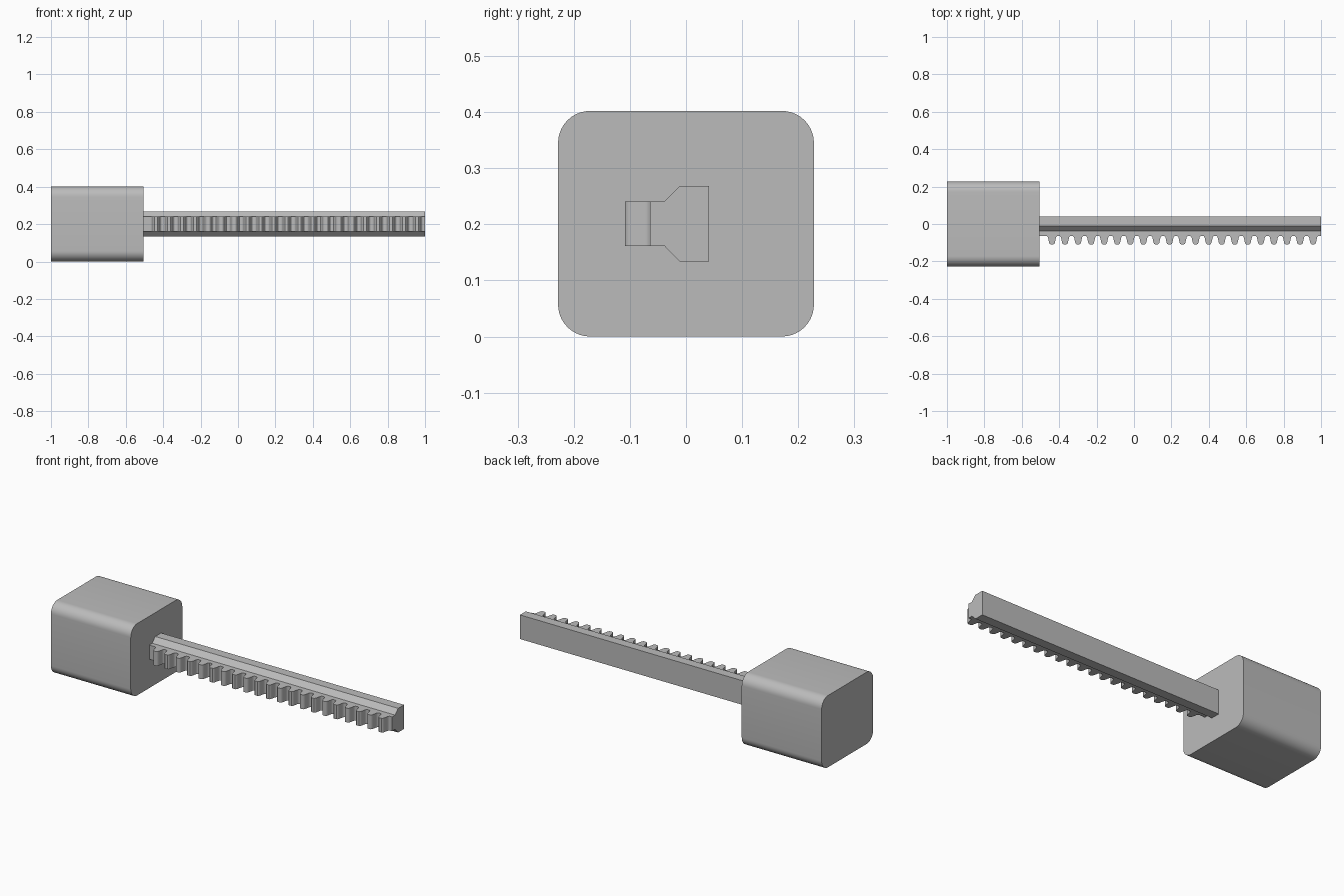
import bpy, bmesh, math

cube = bpy.data.objects.get("Cube")
if cube:
    bpy.data.objects.remove(cube, do_unlink=True)

grey = bpy.data.materials.new("light grey")
grey.use_nodes = True
colour = (0.5, 0.5, 0.5, 1)
grey.diffuse_color = colour
grey.node_tree.nodes["Principled BSDF"].inputs["Base Color"].default_value = colour


def extrude(name, outline, axis_offset):
    """Extrude a closed 3D outline by a vector into a solid."""
    bm = bmesh.new()
    face = bm.faces.new([bm.verts.new(p) for p in outline])
    new = bmesh.ops.extrude_face_region(bm, geom=[face], use_keep_orig=True)["geom"]
    moved = [v for v in new if isinstance(v, bmesh.types.BMVert)]
    bmesh.ops.translate(bm, verts=moved, vec=axis_offset)
    bmesh.ops.recalc_face_normals(bm, faces=bm.faces)
    mesh = bpy.data.meshes.new(name)
    bm.to_mesh(mesh)
    bm.free()
    mesh.materials.append(grey)
    obj = bpy.data.objects.new(name, mesh)
    bpy.context.collection.objects.link(obj)
    bpy.ops.object.select_all(action='DESELECT')
    obj.select_set(True)
    bpy.context.view_layer.objects.active = obj
    bpy.ops.object.shade_smooth_by_angle(angle=math.radians(32))
    return obj


START, END = -0.505, 1.0
MID_Z = 0.201

# Housing block with rounded long edges
half_y, half_z, radius, steps = 0.228, 0.201, 0.057, 10
outline = []
for corner, (sy, sz) in enumerate([(1, 1), (-1, 1), (-1, -1), (1, -1)]):
    for i in range(steps + 1):
        a = math.pi / 2 * (corner + i / steps)
        outline.append((-1, sy * (half_y - radius) + radius * math.cos(a),
                        MID_Z + sz * (half_z - radius) + radius * math.sin(a)))
extrude("housing_block", outline, (START + 1, 0, 0))

# Rail with chamfered shoulders
half = [(0.041, 0.0675), (-0.011, 0.0675), (-0.038, 0.04), (-0.064, 0.04)]
section = half + [(y, -z) for y, z in reversed(half)]
extrude("rail", [(START, y, MID_Z + z) for y, z in section], (END - START, 0, 0))

# Row of teeth with filleted roots and rounded tips
PITCH, FIRST, COUNT = 0.0698, -0.4385, 21
flank = [(0.029, -0.064), (0.0252, -0.066), (0.0222, -0.07), (0.0205, -0.076),
         (0.0165, -0.095), (0.0148, -0.1015), (0.0118, -0.1063), (0.0075, -0.109)]
tooth = [(-x, y) for x, y in flank] + flank[::-1]
tooth = [(-0.029, -0.06)] + tooth + [(0.029, -0.06)]
for n in range(COUNT):
    x0 = FIRST + n * PITCH
    extrude(f"tooth_{n + 1}", [(x0 + x, y, MID_Z - 0.04) for x, y in tooth], (0, 0, 0.08))
